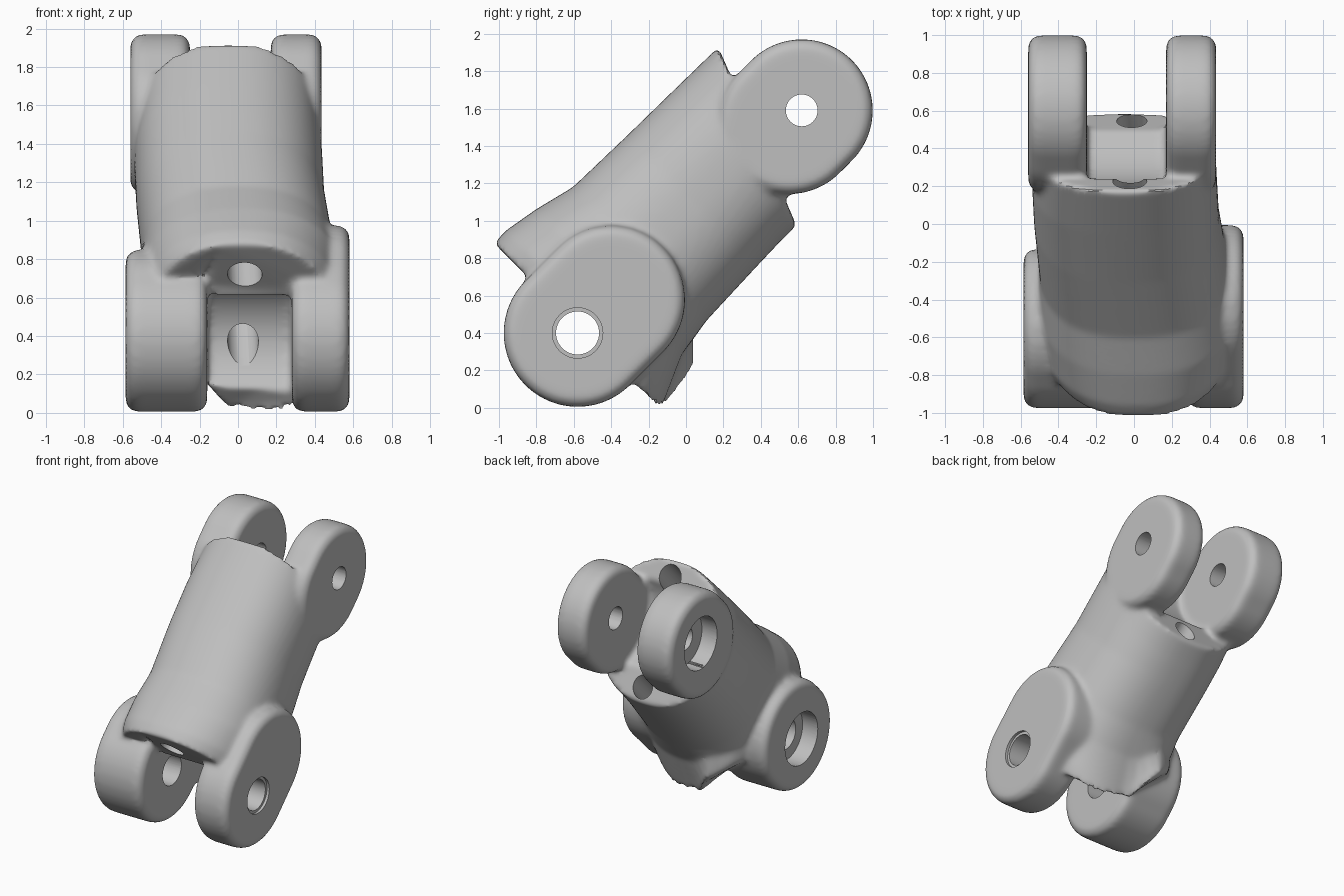
import bpy, bmesh, math
from mathutils import Vector

if "Cube" in bpy.data.objects:
    bpy.data.objects.remove(bpy.data.objects["Cube"], do_unlink=True)

S = math.sqrt(0.5)


def place(x, u, v):
    """Slanted frame: u runs up along the link, v points to its upper face."""
    return Vector((x, (u - v) * S, 1 + (u + v) * S))


def make(name, rings):
    """Skin a stack of closed rings and cap both ends."""
    bm = bmesh.new()
    loops = [[bm.verts.new(p) for p in r] for r in rings]
    n = len(loops[0])
    for a, b in zip(loops, loops[1:]):
        for i in range(n):
            j = (i + 1) % n
            bm.faces.new((a[i], a[j], b[j], b[i]))
    bm.faces.new(loops[0])
    bm.faces.new(loops[-1])
    bmesh.ops.recalc_face_normals(bm, faces=bm.faces)
    me = bpy.data.meshes.new(name)
    bm.to_mesh(me)
    bm.free()
    ob = bpy.data.objects.new(name, me)
    bpy.context.collection.objects.link(ob)
    return ob


def apply(ob, kind, **settings):
    m = ob.modifiers.new(kind, kind)
    for k, val in settings.items():
        setattr(m, k, val)
    bpy.ops.object.select_all(action='DESELECT')
    bpy.context.view_layer.objects.active = ob
    ob.select_set(True)
    bpy.ops.object.modifier_apply(modifier=m.name)


def combine(ob, other, operation):
    apply(ob, 'BOOLEAN', object=other, operation=operation, solver='EXACT')
    bpy.data.objects.remove(other, do_unlink=True)


def rod(name, p, q, r, n=48):
    p, q = Vector(p), Vector(q)
    turn = (q - p).to_track_quat('Z', 'Y')
    ring = [turn @ Vector((r * math.cos(2 * math.pi * i / n), r * math.sin(2 * math.pi * i / n), 0))
            for i in range(n)]
    return make(name, [[c + w for w in ring] for c in (p, q)])


def lug(name, x0, x1, u_hinge, u_root, v, r, n=64):
    """Rounded hinge ear: a disc stretched back into the body."""
    def ring(x):
        pts = []
        for i in range(n):
            a = 2 * math.pi * (i + 0.5) / n
            u = u_hinge if math.cos(a) * (u_hinge - u_root) > 0 else u_root
            pts.append(place(x, u + r * math.cos(a), v + r * math.sin(a)))
        return pts
    ob = make(name, [ring(x0), ring(x1)])
    apply(ob, 'BEVEL', width=0.06, segments=4, limit_method='ANGLE', angle_limit=math.radians(40))
    return ob


def body_ring(u, xc, a, top, low, slant, notch, n=64):
    pts = []
    for i in range(n):
        t = 2 * math.pi * i / n
        c, s = math.cos(t), math.sin(t)
        x = xc + a * math.copysign(abs(c) ** 0.85, c)
        v = (top + low) / 2 + (top - low) / 2 * math.copysign(abs(s) ** 0.85, s)
        # the lower lip is trimmed back on one side
        trim = min(0.3, max(0, -x - 0.02) * 1.7) * min(1, max(0, -v * 3 - 0.3))
        pts.append(place(x, u + slant * v + notch * trim, v))
    return pts


# Tubular body: u, centre x, half width, top, bottom, end slant, lip trim
stations = [(-0.81, 0.02, 0.49, 0.64, -0.62, 0, 1), (-0.72, 0.02, 0.52, 0.645, -0.58, 0, 0.8),
            (-0.52, 0.02, 0.53, 0.61, -0.49, 0, 0.4), (-0.30, 0.0, 0.50, 0.555, -0.455, 0, 0),
            (0.10, -0.04, 0.49, 0.545, -0.44, 0, 0), (0.35, -0.05, 0.49, 0.54, -0.435, 0.2, 0),
            (0.57, -0.05, 0.48, 0.535, -0.435, 0.39, 0)]
body = make("finger_link", [body_ring(*s) for s in stations])

# Clearance pockets between the ears at each end
LOW, HIGH = (-0.834, -0.014), (0.855, -0.02)
combine(body, rod("pocket", place(-0.16, LOW[0], -0.1), place(0.28, LOW[0], -0.1), 0.36), 'DIFFERENCE')
combine(body, rod("pocket", place(-0.25, *HIGH), place(0.17, *HIGH), 0.41), 'DIFFERENCE')

# Hinge ears
for x0, x1, root in ((-0.585, -0.16, -0.76), (0.28, 0.58, -0.58)):
    combine(body, lug("lower_ear", x0, x1, LOW[0], root, LOW[1], 0.395), 'UNION')
for x0, x1 in ((-0.56, -0.25), (0.17, 0.435)):
    combine(body, lug("upper_ear", x0, x1, HIGH[0], 0.76, HIGH[1], 0.38), 'UNION')

# Blend all joints softly
apply(body, 'REMESH', mode='VOXEL', voxel_size=0.018)
apply(body, 'SMOOTH', factor=0.5, iterations=10)

# Hinge pin holes, with wide recesses on the right side
for (u, v), r, outer in ((LOW, 0.115, -0.585), (HIGH, 0.085, -0.56)):
    combine(body, rod("pin_hole", place(-1, u, v), place(1, u, v), r), 'DIFFERENCE')
    combine(body, rod("pin_recess", place(-1, u, v), place(outer + 0.13, u, v), 0.2), 'DIFFERENCE')
combine(body, rod("pin_rim", place(0.56, *LOW), place(1, *LOW), 0.135), 'DIFFERENCE')

# Cord tunnels along the whole link
for v, r in ((0.41, 0.09), (-0.33, 0.08)):
    combine(body, rod("cord_tunnel", place(0.05, -1.2, v), place(-0.04, 1.2, v), r), 'DIFFERENCE')

# Grey plastic
mat = bpy.data.materials.new("grey_plastic")
mat.use_nodes = True
grey = (0.52, 0.52, 0.52, 1)
mat.diffuse_color = grey
mat.node_tree.nodes["Principled BSDF"].inputs["Base Color"].default_value = grey
body.data.materials.clear()
body.data.materials.append(mat)
for p in body.data.polygons:
    p.material_index = 0
bpy.ops.object.select_all(action='DESELECT')
bpy.context.view_layer.objects.active = body
body.select_set(True)
bpy.ops.object.shade_smooth_by_angle(angle=math.radians(35))
